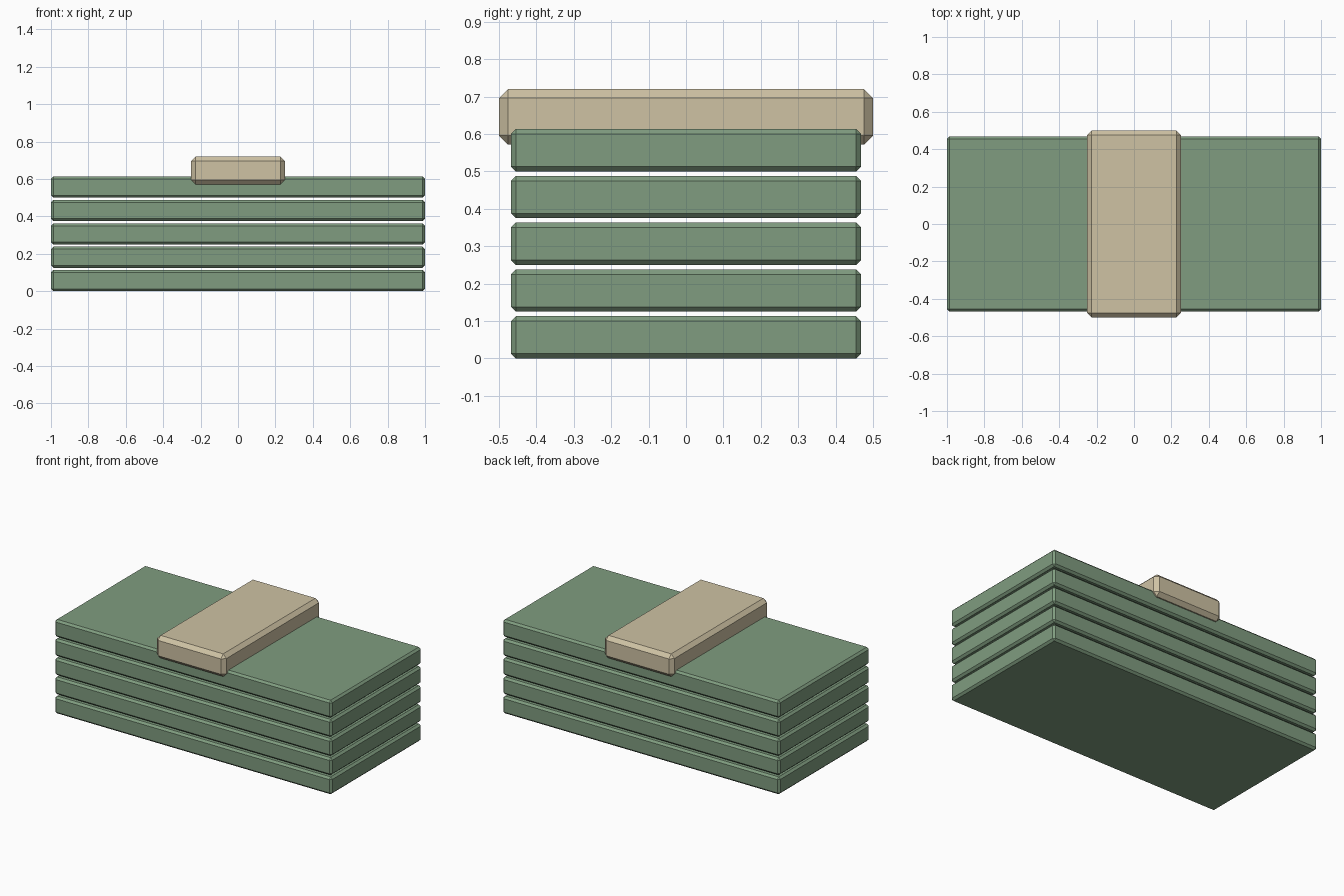
import bpy
import bmesh

if "Cube" in bpy.data.objects:
    bpy.data.objects.remove(bpy.data.objects["Cube"])


def material(name, color):
    mat = bpy.data.materials.new(name)
    mat.diffuse_color = (*color, 1.0)
    mat.use_nodes = True
    mat.node_tree.nodes["Principled BSDF"].inputs["Base Color"].default_value = mat.diffuse_color
    return mat


def chamfered_block(name, size, z_bottom, chamfer, mat):
    """Box with flat single-segment chamfers, resting at z_bottom."""
    bm = bmesh.new()
    bmesh.ops.create_cube(bm, size=1.0)
    bmesh.ops.scale(bm, vec=size, verts=bm.verts)
    bmesh.ops.translate(bm, vec=(0, 0, z_bottom + size[2] / 2), verts=bm.verts)
    bmesh.ops.bevel(bm, geom=bm.edges[:], offset=chamfer, segments=1,
                    profile=0.5, affect='EDGES')
    mesh = bpy.data.meshes.new(name)
    bm.to_mesh(mesh)
    bm.free()
    mesh.materials.append(mat)
    obj = bpy.data.objects.new(name, mesh)
    bpy.context.collection.objects.link(obj)
    return obj


green = material("muted_green", (0.215, 0.335, 0.215))
tan = material("paper_tan", (0.62, 0.54, 0.37))

# Stack of five evenly spaced slabs
for i in range(5):
    chamfered_block(f"slab_{i + 1}", (2.0, 0.936, 0.113), i * 0.125, 0.013, green)

# Wide band across the top slab
chamfered_block("top_band", (0.5, 1.0, 0.148), 0.572, 0.024, tan)
